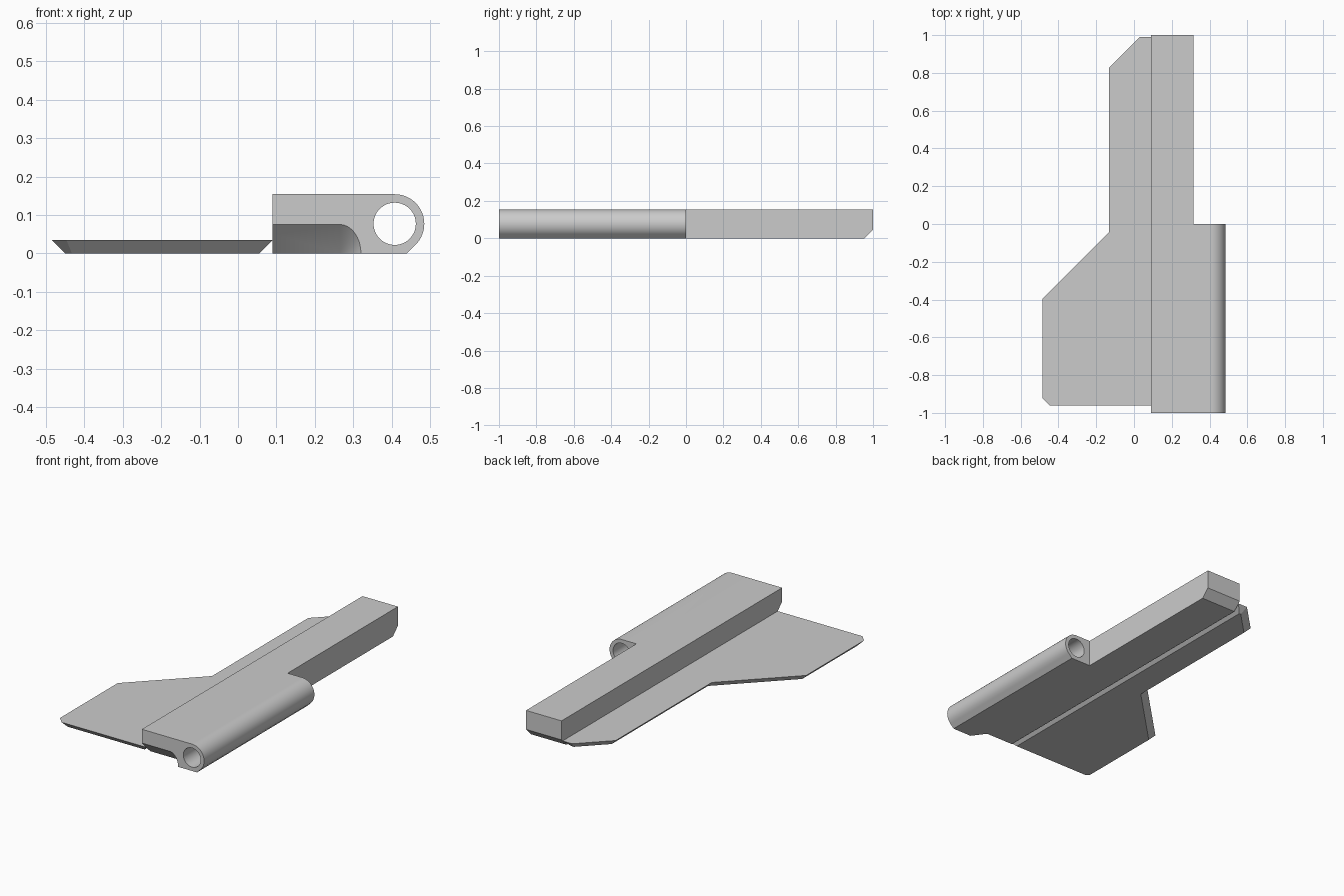
import bpy, bmesh, math
from mathutils import Vector

cube = bpy.data.objects.get("Cube")
if cube:
    bpy.data.objects.remove(cube, do_unlink=True)

grey = bpy.data.materials.new("plain grey")
grey.use_nodes = True
colour = (0.6, 0.6, 0.6, 1)
grey.diffuse_color = colour
grey.node_tree.nodes["Principled BSDF"].inputs["Base Color"].default_value = colour


def make_object(name, bm):
    bmesh.ops.recalc_face_normals(bm, faces=bm.faces[:])
    mesh = bpy.data.meshes.new(name)
    bm.to_mesh(mesh)
    bm.free()
    mesh.materials.append(grey)
    obj = bpy.data.objects.new(name, mesh)
    bpy.context.collection.objects.link(obj)
    return obj


def loft(name, first, second):
    """Solid between two matching outlines."""
    bm = bmesh.new()
    a = [bm.verts.new(p) for p in first]
    b = [bm.verts.new(p) for p in second]
    bm.faces.new(a)
    bm.faces.new(b)
    for i in range(len(a)):
        j = (i + 1) % len(a)
        bm.faces.new((a[i], a[j], b[j], b[i]))
    return make_object(name, bm)


def extrude_y(name, profile, y0, y1):
    return loft(name, [(x, y0, z) for x, z in profile], [(x, y1, z) for x, z in profile])


def arc(cx, cz, rx, rz, start, end, steps):
    angles = [math.radians(start + (end - start) * i / steps) for i in range(steps + 1)]
    return [(cx + rx * math.cos(t), cz + rz * math.sin(t)) for t in angles]


def select_only(obj):
    bpy.ops.object.select_all(action='DESELECT')
    obj.select_set(True)
    bpy.context.view_layer.objects.active = obj


def cut(target, cutter):
    cutter.hide_render = True
    mod = target.modifiers.new("cut", 'BOOLEAN')
    mod.operation = 'DIFFERENCE'
    mod.solver = 'EXACT'
    mod.object = cutter
    select_only(target)
    bpy.ops.object.modifier_apply(modifier=mod.name)
    bpy.data.objects.remove(cutter, do_unlink=True)


TOP, RAIL_LEFT, RAIL_RIGHT = 0.154, 0.09, 0.315
R = TOP / 2
BARREL_X = 0.485 - R

# Hinge body: rail and rounded barrel share one profile along the full length
chamfer_x = BARREL_X + R * math.sqrt(2) - R
profile = [(RAIL_LEFT, TOP), (RAIL_LEFT, 0), (chamfer_x, 0)]
profile += arc(BARREL_X, R, R, R, -45, 90, 36)
body = extrude_y("hinge_body", profile, -1, 1)

# Barrel removed from the rear half
cut(body, extrude_y("rear_cutter", [(RAIL_RIGHT, -0.1), (0.6, -0.1), (0.6, 0.3), (RAIL_RIGHT, 0.3)], 0, 1.1))

# Pin hole
cut(body, extrude_y("pin_hole_cutter", arc(BARREL_X, R, 0.055, 0.055, 0, 354.375, 63), -1.1, 0.1))

# Sloped underside of the rear end
wedge = [(0.905, -0.05), (1.105, 0.15), (1.105, -0.05)]
cut(body, loft("rear_slope_cutter", [(0, y, z) for y, z in wedge], [(0.5, y, z) for y, z in wedge]))

# Sloped underside of the front end, fading into the barrel as a cone
depth, cone_x, slope_y = 0.15, 0.265, -0.925
bm = bmesh.new()
for x, z in arc(cone_x, 0, 0.11, depth, 0, 90, 24) + [(0, depth), (0, -0.05), (cone_x + 0.11, -0.05)]:
    bm.verts.new((x, slope_y - depth, z))
for x in (0, cone_x):
    for z in (0, -0.05):
        bm.verts.new((x, slope_y, z))
bmesh.ops.convex_hull(bm, input=bm.verts[:])
cut(body, make_object("front_slope_cutter", bm))

# Flat leaf plate with undercut edges
THICK = 0.035
outline = [Vector(p) for p in (
    (RAIL_LEFT, -0.96), (RAIL_LEFT, 0.99), (0.03, 0.99), (-0.133, 0.827),
    (-0.133, -0.045), (-0.485, -0.397), (-0.485, -0.922), (-0.447, -0.96))]


def inset_outline(points, amount):
    result = []
    for i, p in enumerate(points):
        normals, dists = [], []
        for a, b in ((points[i - 1], p), (p, points[(i + 1) % len(points)])):
            d = (b - a).normalized()
            normals.append(Vector((-d.y, d.x)))
            # The edge against the rail stays in place
            dists.append(0 if a.x == b.x == RAIL_LEFT else amount)
        n, m = normals
        det = n.x * m.y - n.y * m.x
        result.append(p + Vector((dists[0] * m.y - dists[1] * n.y,
                                  dists[1] * n.x - dists[0] * m.x)) / det)
    return result


leaf = loft("leaf_plate", [(p.x, p.y, THICK) for p in outline],
            [(p.x, p.y, 0) for p in inset_outline(outline, THICK)])

# Smooth barrel, crisp edges
select_only(body)
bpy.ops.object.shade_smooth_by_angle(angle=math.radians(25))
